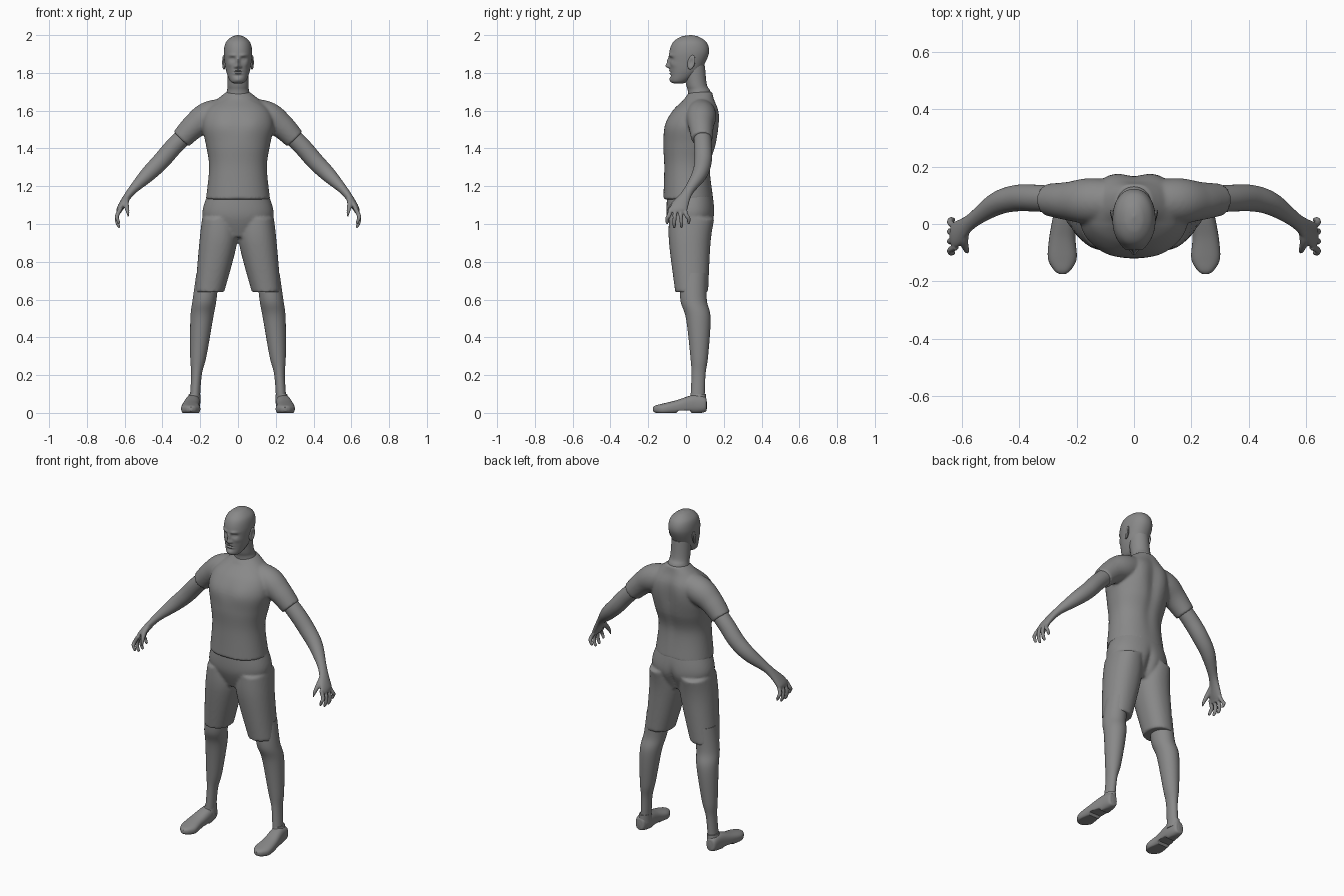
import bpy, bmesh, math
from mathutils import Vector

cube = bpy.data.objects.get("Cube")
if cube:
    bpy.data.objects.remove(cube, do_unlink=True)

GREY = (0.25, 0.25, 0.25, 1)
grey = bpy.data.materials.new("plain grey")
grey.use_nodes = True
grey.diffuse_color = GREY
shader = grey.node_tree.nodes["Principled BSDF"]
shader.inputs["Base Color"].default_value = GREY

Y, Z = Vector((0, 1, 0)), Vector((0, 0, 1))


def joint(x, y, z, radius, depth=None):
    """Station of a limb: centre, radius and, where oval, the other radius."""
    return (x, y, z, radius, depth or radius)


def level(z, half_width, front, back):
    """Horizontal station on the centre line, from its outline."""
    return (0, (front + back) / 2, z, half_width, (back - front) / 2)


def blend(before, start, end, after, t):
    """Catmull-Rom blend between two neighbouring values."""
    slope_in, slope_out = (end - before) / 2, (after - start) / 2
    rise = end - start
    return (start + slope_in * t + (3 * rise - 2 * slope_in - slope_out) * t ** 2
            + (slope_in + slope_out - 2 * rise) * t ** 3)


def smooth_path(stations, steps):
    padded = [stations[0], *stations, stations[-1]]
    path = []
    for group in zip(padded, padded[1:], padded[2:], padded[3:]):
        for step in range(steps):
            path.append([blend(*values, step / steps) for values in zip(*group)])
    return path + [stations[-1]]


def tube(bm, stations, side=1, axis=None, power=2, segments=40, steps=8):
    """Loft closed oval rings along a path; side=-1 mirrors it in x."""
    path = smooth_path(stations, steps)
    centres = [Vector(station[:3]) for station in path]
    rings = []
    for i, station in enumerate(path):
        ahead, behind = centres[min(i + 1, len(path) - 1)], centres[max(i - 1, 0)]
        along = axis or (ahead - behind).normalized()
        up = Z if axis == Y else (Y - along * Y.dot(along)).normalized()
        across = up.cross(along)
        ring = []
        for k in range(segments):
            angle = math.tau * k / segments
            ca, sa = [math.copysign(abs(f) ** (2 / power), f)
                      for f in (math.cos(angle), math.sin(angle))]
            point = centres[i] + across * station[3] * ca + up * station[4] * sa
            point.x *= side
            ring.append(bm.verts.new(point))
        rings.append(ring)
    for lower, upper in zip(rings, rings[1:]):
        for k in range(segments):
            bm.faces.new((lower[k - 1], lower[k], upper[k], upper[k - 1]))
    bm.faces.new(rings[0])
    bm.faces.new(rings[-1])


def bump(bm, x, z, height, width, tall, front=True):
    """Push the front or back surface out (or in) around one spot on each side."""
    for v in bm.verts:
        if (v.co.y < 0) == front:
            falloff = ((abs(v.co.x) - x) / width) ** 2 + ((v.co.z - z) / tall) ** 2
            v.co.y += (-height if front else height) * math.exp(-falloff)


def finish(bm, name, voxel=None):
    """Make the object; a voxel size fuses its pieces into one soft surface."""
    bmesh.ops.recalc_face_normals(bm, faces=bm.faces)
    mesh = bpy.data.meshes.new(name)
    bm.to_mesh(mesh)
    bm.free()
    mesh.materials.append(grey)
    part = bpy.data.objects.new(name, mesh)
    bpy.context.collection.objects.link(part)
    if voxel:
        fuse = part.modifiers.new("fuse", 'REMESH')
        fuse.mode = 'VOXEL'
        fuse.voxel_size = voxel
        fuse.use_smooth_shade = True
        soften = part.modifiers.new("soften", 'SMOOTH')
        soften.iterations = 4
    else:
        bpy.ops.object.select_all(action='DESELECT')
        part.select_set(True)
        bpy.context.view_layer.objects.active = part
        bpy.ops.object.shade_smooth_by_angle(angle=math.radians(45))


# Shirt: torso with spine groove and chest, both sleeves fused on
bm = bmesh.new()
tube(bm, [level(1.13, .17, -.12, .145), level(1.3, .153, -.115, .13), level(1.42, .17, -.12, .16),
          level(1.52, .19, -.11, .17), level(1.6, .17, -.07, .17), level(1.66, .11, -.01, .15),
          level(1.7, .06, .02, .14)], axis=Z, power=2.2, segments=64)
bump(bm, 0, 1.45, -.01, .03, .2, front=False)
bump(bm, .08, 1.55, .01, .05, .1, front=False)
bump(bm, .08, 1.53, .007, .06, .06)
for side in (1, -1):
    tube(bm, [joint(.02, .08, 1.6, .07), joint(.15, .08, 1.57, .08), joint(.23, .08, 1.52, .067),
              joint(.3, .085, 1.45, .056)], side)
finish(bm, "shirt", voxel=.008)

# Shorts: hips and two legs fused
bm = bmesh.new()
tube(bm, [level(1.16, .16, -.1, .14), level(1.04, .187, -.1, .15), level(.93, .1, -.06, .1)],
     axis=Z, power=2.2, segments=64)
bump(bm, 0, 1, -.02, .02, .07, front=False)
for side in (1, -1):
    tube(bm, [joint(.1, .03, 1.03, .09, .12), joint(.105, .02, .9, .1, .11),
              joint(.15, .03, .64, .077, .087)], side, axis=Z, power=2.2)
finish(bm, "shorts", voxel=.008)

for side, label in ((1, "left"), (-1, "right")):
    # Bare leg from inside the shorts to inside the shoe
    bm = bmesh.new()
    tube(bm, [joint(.16, .04, .74, .06, .07), joint(.177, .04, .6, .063, .07),
              joint(.192, .065, .5, .06, .065), joint(.21, .07, .3, .043, .047),
              joint(.22, .066, .2, .028, .037), joint(.23, .06, .05, .027, .038)], side, axis=Z)
    finish(bm, label + "_leg")

    # Shoe with a flat sole, raised arch and ankle collar
    bm = bmesh.new()
    tube(bm, [joint(.24, .11, .04, .01, .02), joint(.24, .1, .045, .03, .04),
              joint(.24, .04, .045, .04, .05), joint(.25, -.05, .03, .046, .037),
              joint(.25, -.12, .02, .05, .03), joint(.25, -.16, .02, .03, .02),
              joint(.25, -.175, .02, .01, .01)], side, axis=Y, power=2.5)
    for v in bm.verts:
        v.co.z = max(v.co.z, .013 if -.04 < v.co.y < .025 else 0)
    tube(bm, [joint(.235, .06, .05, .037, .048), joint(.23, .066, .1, .03, .04)], side, axis=Z)
    finish(bm, label + "_shoe")

    # Arm and palm, then four fingers and a thumb fused on
    bm = bmesh.new()
    tube(bm, [joint(.26, .085, 1.49, .046), joint(.34, .09, 1.41, .047), joint(.41, .09, 1.33, .046),
              joint(.48, .07, 1.26, .04), joint(.567, .01, 1.17, .022, .027),
              joint(.62, -.035, 1.09, .018, .045), joint(.632, -.04, 1.06, .012, .04)], side)
    for i in range(4):
        root, tip = -.08 + .024 * i, -.1 + .038 * i
        end = .98 if i in (1, 2) else 1
        tube(bm, [joint(.62, root, 1.085, .011), joint(.64, (root + tip) / 2, 1.045, .011),
                  joint(.64, tip, end + .03, .01), joint(.63, tip, end + .006, .008),
                  joint(.626, tip, end, .003)], side, segments=16)
    tube(bm, [joint(.59, -.02, 1.14, .017), joint(.593, -.06, 1.11, .015),
              joint(.585, -.09, 1.07, .01), joint(.58, -.1, 1.04, .004)], side, segments=16)
    finish(bm, label + "_arm", voxel=.004)

    # Ear: tilted shell, hollow on the outside
    bm = bmesh.new()
    bmesh.ops.create_uvsphere(bm, u_segments=32, v_segments=20, radius=1)
    for v in bm.verts:
        x, y, z = v.co
        if x > 0:
            x -= .9 * math.exp(-3 * (y * y + z * z))
        v.co = (side * (.075 + .01 * x + .005 * y), .028 + .02 * y + .006 * z, 1.856 + .038 * z)
    finish(bm, label + "_ear")

# Neck
bm = bmesh.new()
tube(bm, [level(1.62, .085, .01, .15), level(1.7, .06, .01, .13), level(1.74, .056, 0, .11),
          level(1.84, .055, -.02, .1)], axis=Z)
finish(bm, "neck")

# Head
bm = bmesh.new()
tube(bm, [level(1.743, .015, -.06, -.02), level(1.755, .04, -.08, .01), level(1.8, .06, -.083, .07),
          level(1.85, .07, -.087, .1), level(1.91, .075, -.088, .122), level(1.96, .065, -.07, .11),
          level(1.99, .035, -.03, .07), level(2, .004, .02, .03)],
     axis=Z, power=2.15, segments=128, steps=12)
# Nose: tip, bridge and nostrils
bump(bm, 0, 1.836, .02, .012, .012)
bump(bm, 0, 1.86, .013, .009, .02)
bump(bm, .014, 1.832, .006, .007, .007)
# Brow, eye sockets, eyes and cheeks
bump(bm, .03, 1.893, .007, .02, .008)
bump(bm, .03, 1.873, -.012, .015, .01)
bump(bm, .03, 1.872, .006, .01, .006)
bump(bm, .045, 1.845, .004, .014, .014)
# Lips, the line between them, and chin
for z, height in ((1.811, .006), (1.804, -.004), (1.797, .006)):
    bump(bm, 0, z, height, .02, .004)
bump(bm, 0, 1.785, -.004, .02, .006)
bump(bm, 0, 1.764, .006, .02, .012)
finish(bm, "head")
